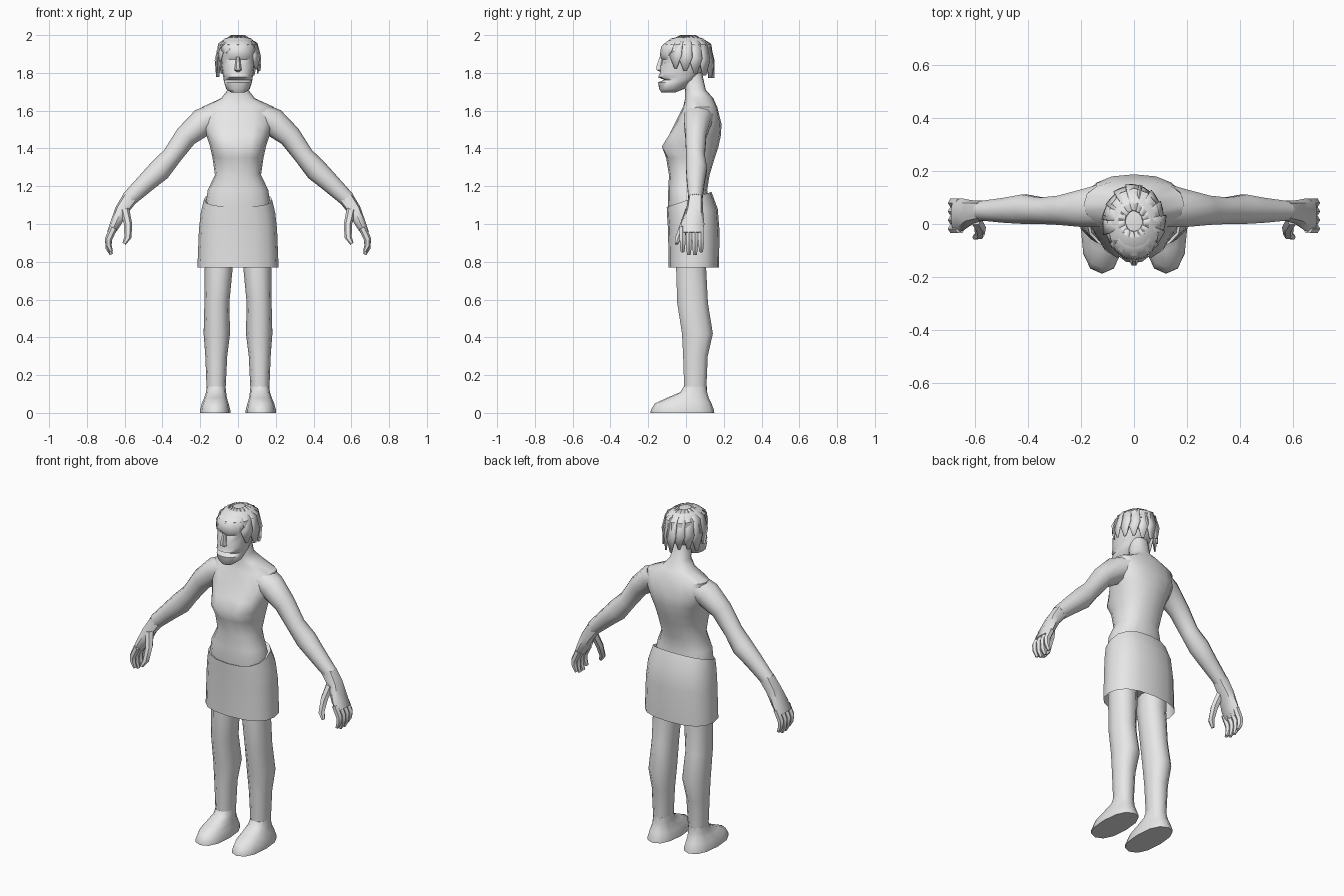
import bpy, bmesh, math, random
from mathutils import Vector

random.seed(4)
grey = bpy.data.materials.new("plain grey")
grey.diffuse_color = (0.8, 0.8, 0.8, 1)


def finish(name, bm, angle=50, mirror=False, recalc=True):
    if recalc:
        bmesh.ops.recalc_face_normals(bm, faces=bm.faces)
    me = bpy.data.meshes.new(name)
    bm.to_mesh(me)
    bm.free()
    me.materials.append(grey)
    me.shade_smooth()
    me.set_sharp_from_angle(angle=math.radians(angle))
    ob = bpy.data.objects.new(name, me)
    bpy.context.collection.objects.link(ob)
    if mirror:
        ob.modifiers.new("Mirror", 'MIRROR')
    return ob


def loft(rings, n=12, p=1.0, caps=(True, True)):
    """Skin rings of (centre, u axis, v axis); p below 1 squares the section."""
    bm = bmesh.new()
    loops = []
    for c, u, v in rings:
        loop = []
        for i in range(n):
            a = 2 * math.pi * i / n
            ca, sa = math.cos(a), math.sin(a)
            ca = math.copysign(abs(ca) ** p, ca) if abs(ca) > 1e-6 else 0
            sa = math.copysign(abs(sa) ** p, sa) if abs(sa) > 1e-6 else 0
            loop.append(bm.verts.new(c + u * ca + v * sa))
        loops.append(loop)
    for a, b in zip(loops, loops[1:]):
        for i in range(n):
            j = (i + 1) % n
            bm.faces.new((a[i], a[j], b[j], b[i]))
    if caps[0]:
        bm.faces.new(loops[0])
    if caps[1]:
        bm.faces.new(loops[-1])
    return bm


def level(z, rx, y0, y1, cx=0, dz=0):
    """Horizontal ring from y0 to y1, optionally raised by dz at the back."""
    return (Vector((cx, (y0 + y1) / 2, z)), Vector((rx, 0, 0)),
            Vector((0, (y1 - y0) / 2, dz)))


def tube(pts):
    """Rings across a path of (x, y, z, thickness radius, y radius)."""
    out = []
    for i, (x, y, z, r, ry) in enumerate(pts):
        a, b = pts[max(i - 1, 0)], pts[min(i + 1, len(pts) - 1)]
        t = Vector((b[0] - a[0], 0, b[2] - a[2])).normalized()
        out.append((Vector((x, y, z)), Vector((-t.z, 0, t.x)) * r, Vector((0, ry, 0))))
    return out


# Torso and neck, with a hollow between the bust
bm = loft([level(*r) for r in (
    (1.80, .05, -.02, .085), (1.71, .055, -.005, .105), (1.665, .09, -.005, .145),
    (1.62, .19, -.015, .165), (1.53, .19, -.06, .188), (1.47, .168, -.10, .185),
    (1.41, .148, -.138, .172), (1.35, .135, -.105, .152), (1.26, .122, -.09, .125),
    (1.18, .16, -.094, .112), (1.10, .172, -.095, .125), (.95, .18, -.08, .15),
    (.86, .15, -.04, .12))], 16, .85)
for v in bm.verts:
    if abs(v.co.x) < .01 and v.co.y < 0 and 1.38 < v.co.z < 1.5:
        v.co.y += .03
finish("torso", bm)

# Skirt with a turned-in waistband that is higher at the back
finish("skirt", loft([
    level(.77, .215, -.092, .175), level(.97, .207, -.095, .177),
    level(1.06, .197, -.10, .168, 0, .02), level(1.13, .18, -.102, .135, 0, .04),
    level(1.12, .16, -.085, .115, 0, .036)], 16, .82, (False, False)))

# Legs and feet
finish("legs", loft([level(*r) for r in (
    (.92, .075, -.05, .11, .105), (.77, .074, -.056, .11, .102),
    (.58, .066, -.05, .12, .112), (.42, .07, -.025, .146, .112),
    (.30, .058, -.018, .118, .115), (.12, .05, -.012, .11, .116))], 10, .9),
    mirror=True)
finish("feet", loft([level(*r) for r in (
    (.14, .05, -.012, .11, .116), (.11, .053, -.03, .112, .116),
    (.08, .06, -.10, .12, .119), (.05, .071, -.165, .135, .121),
    (.015, .08, -.186, .148, .121), (0, .08, -.188, .15, .121))], 12, .85),
    mirror=True)

# Arms
finish("arms", loft(tube((
    (.12, .07, 1.57, .07, .085), (.185, .06, 1.54, .075, .075),
    (.275, .052, 1.465, .06, .058), (.35, .05, 1.36, .052, .052),
    (.415, .056, 1.285, .06, .058), (.48, .052, 1.225, .052, .05),
    (.58, .05, 1.13, .041, .038))), 10), mirror=True)

# Palms, fingers and thumbs
finish("palms", loft(tube((
    (.57, .05, 1.14, .041, .038), (.615, .045, 1.075, .036, .045),
    (.65, .035, 1.0, .028, .062), (.675, .032, .95, .02, .062))), 8, .8), mirror=True)
for k, y in enumerate((.08, .048, .015, -.018)):
    d = .015 if k in (0, 3) else 0
    finish("finger_%d" % (k + 1), loft(tube((
        (.658, y, .98, .02, .018), (.686, y, .92, .019, .018),
        (.685, y, .872 + d, .016, .016), (.671, y, .838 + d, .009, .011))), 6),
        mirror=True)
finish("thumbs", loft(tube((
    (.60, .02, 1.08, .024, .026), (.582, -.012, 1.0, .022, .022),
    (.583, -.04, .93, .019, .018), (.603, -.05, .895, .010, .010))), 6), mirror=True)

# Head with parted mouth and eye hollows
bm = loft([level(*r) for r in (
    (1.695, .035, -.13, -.06), (1.715, .062, -.142, -.01), (1.75, .074, -.148, .03),
    (1.763, .076, -.115, .045), (1.777, .078, -.148, .06), (1.80, .082, -.138, .08),
    (1.835, .088, -.138, .11), (1.87, .092, -.132, .125), (1.895, .096, -.138, .13),
    (1.94, .095, -.132, .125), (1.975, .07, -.09, .09))], 16, .88)
for v in bm.verts:
    if v.co.y < -.08 and .02 < abs(v.co.x) < .06 and 1.85 < v.co.z < 1.88:
        v.co.y += .02
finish("head", bm)

# Nose
finish("nose", loft([level(*r) for r in (
    (1.885, .010, -.142, -.11), (1.835, .016, -.160, -.11),
    (1.815, .020, -.158, -.11), (1.806, .012, -.14, -.11))], 6), 35)

# Hair cap under the locks
finish("hair_cap", loft([level(*r) for r in (
    (1.90, .106, -.118, .14), (1.95, .102, -.122, .135),
    (1.982, .07, -.08, .09), (1.993, .03, -.03, .05))], 12), 30)

# Pointed overlapping locks, short over the brow and long at the nape
bm = bmesh.new()
count = 15
for i in range(count):
    a = -math.pi / 2 + 2 * math.pi * (i + .5) / count
    front = max(0, -math.sin(a))
    tip = 1.785 + .14 * front ** 1.3 + random.uniform(-.02, .02)
    grow = random.uniform(.95, 1.0)
    rows = []
    for z, k, w in ((1.996, .3, .26), (1.955, .84, .28),
                    ((1.955 + tip) / 2, 1.0, .27), (tip, .96, .06)):
        pair = []
        for s in (-1, 1):
            b = a + s * w
            r = k * grow + .025 * s * (k > .5)
            pair.append(bm.verts.new((.119 * r * math.cos(b),
                                      .01 + .14 * r * math.sin(b), z)))
        rows.append(pair)
    for (l0, r0), (l1, r1) in zip(rows, rows[1:]):
        bm.faces.new((l0, l1, r1, r0))
hair = finish("hair_locks", bm, 30, recalc=False)
solid = hair.modifiers.new("Thickness", 'SOLIDIFY')
solid.thickness = .008
solid.offset = 0
